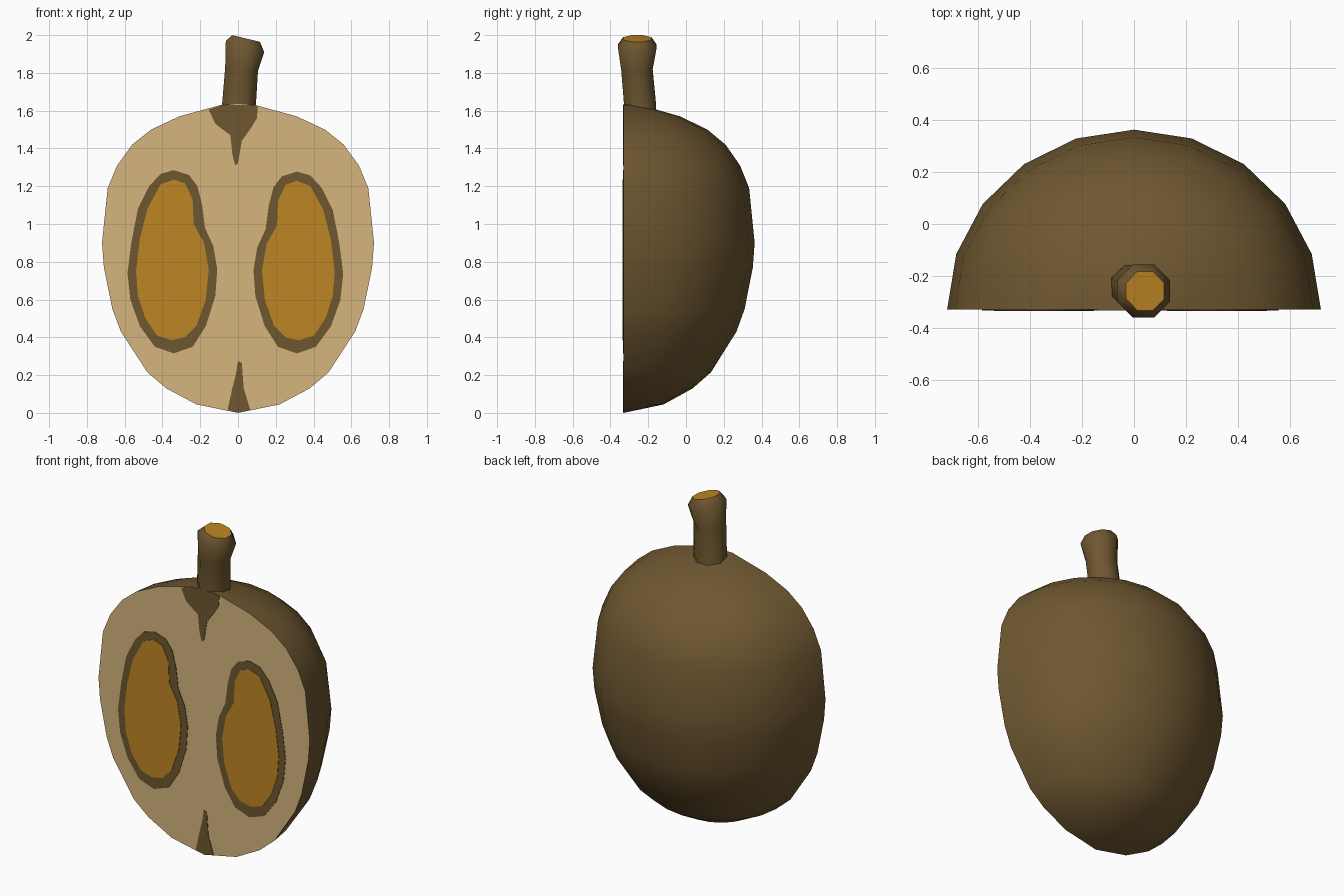
import bpy, bmesh, math

if "Cube" in bpy.data.objects:
    bpy.data.objects.remove(bpy.data.objects["Cube"])

CUT_Y = -0.33


def material(name, rgb):
    m = bpy.data.materials.new(name)
    m.diffuse_color = (*rgb, 1)
    m.use_nodes = True
    m.node_tree.nodes["Principled BSDF"].inputs["Base Color"].default_value = m.diffuse_color
    return m


brown = material("husk brown", (0.156, 0.095, 0.030))
tan = material("flesh tan", (0.66, 0.46, 0.20))
amber = material("seed amber", (0.515, 0.238, 0.018))


def finish(name, bm, mats, smooth=None):
    bmesh.ops.recalc_face_normals(bm, faces=bm.faces)
    me = bpy.data.meshes.new(name)
    bm.to_mesh(me)
    bm.free()
    ob = bpy.data.objects.new(name, me)
    bpy.context.collection.objects.link(ob)
    for m in mats:
        me.materials.append(m)
    if smooth:
        bpy.ops.object.select_all(action='DESELECT')
        ob.select_set(True)
        bpy.context.view_layer.objects.active = ob
        bpy.ops.object.shade_smooth_by_angle(angle=math.radians(smooth))
    return ob


# Halved fruit: half revolve of the outline, closed by the flat cut face
outline = [(0.22, 0.045), (0.38, 0.13), (0.48, 0.215), (0.62, 0.43), (0.665, 0.55),
           (0.71, 0.77), (0.72, 0.90), (0.69, 1.19), (0.64, 1.31), (0.56, 1.42),
           (0.46, 1.50), (0.31, 1.57), (0.09, 1.63)]
STEPS = 10
bm = bmesh.new()
rings = []
for r, z in outline:
    ring = []
    for i in range(STEPS + 1):
        a = math.pi * i / STEPS
        ring.append(bm.verts.new((r * math.cos(a), CUT_Y + 0.963 * r * math.sin(a), z)))
    rings.append(ring)
bottom = bm.verts.new((0, CUT_Y, 0))
top = bm.verts.new((0, CUT_Y, 1.635))
for i in range(STEPS):
    bm.faces.new((bottom, rings[0][i + 1], rings[0][i]))
    bm.faces.new((top, rings[-1][i], rings[-1][i + 1]))
    for a, b in zip(rings, rings[1:]):
        bm.faces.new((a[i], a[i + 1], b[i + 1], b[i]))
cap = bm.faces.new([bottom] + [r[0] for r in rings] + [top] + [r[-1] for r in reversed(rings)])
cap.material_index = 1
finish("fruit_half", bm, [brown, tan], 45)

# Stem: tilted octagonal rings (centre x, centre y, z, x radius, y radius, slope)
stem = [(-0.002, -0.243, 1.56, 0.098, 0.092, 0.0),
        (0.005, -0.243, 1.63, 0.097, 0.092, 0.0),
        (0.019, -0.260, 1.82, 0.094, 0.090, -0.10),
        (0.037, -0.258, 1.94, 0.110, 0.110, -0.29),
        (0.043, -0.258, 1.982, 0.079, 0.081, -0.24)]
bm = bmesh.new()
prev = None
for cx, cy, z, rx, ry, slope in stem:
    ring = []
    for i in range(8):
        a = math.radians(22.5 + 45 * i)
        dx = rx * math.cos(a)
        ring.append(bm.verts.new((cx + dx, cy + ry * math.sin(a), z + slope * dx)))
    if prev:
        for i in range(8):
            j = (i + 1) % 8
            bm.faces.new((prev[i], prev[j], ring[j], ring[i]))
    else:
        bm.faces.new(ring)
    prev = ring
bm.faces.new(prev).material_index = 1
finish("stem", bm, [brown, amber], 50)


# Details on the cut face: very thin plates
def plate(name, pts, mat, lift):
    bm = bmesh.new()
    back = [bm.verts.new((x, CUT_Y, z)) for x, z in pts]
    front = [bm.verts.new((x, CUT_Y - lift, z)) for x, z in pts]
    n = len(pts)
    bm.faces.new(front)
    bm.faces.new(back)
    for i in range(n):
        j = (i + 1) % n
        bm.faces.new((back[i], back[j], front[j], front[i]))
    finish(name, bm, [mat])


shell = [(-0.34, 1.285), (-0.26, 1.26), (-0.215, 1.2), (-0.19, 1.1), (-0.175, 0.98),
         (-0.13, 0.88), (-0.11, 0.76), (-0.12, 0.62), (-0.17, 0.46), (-0.24, 0.35),
         (-0.34, 0.315), (-0.44, 0.35), (-0.52, 0.46), (-0.57, 0.6), (-0.585, 0.74),
         (-0.565, 0.9), (-0.53, 1.08), (-0.47, 1.2), (-0.41, 1.265)]
kernel = [(-0.34, 1.235), (-0.28, 1.215), (-0.24, 1.13), (-0.235, 1.0), (-0.18, 0.9),
          (-0.155, 0.76), (-0.17, 0.6), (-0.22, 0.46), (-0.28, 0.4), (-0.35, 0.385),
          (-0.43, 0.41), (-0.49, 0.5), (-0.53, 0.62), (-0.54, 0.75), (-0.52, 0.92),
          (-0.48, 1.08), (-0.41, 1.21)]


def mirrored(pts):
    return [(-x - 0.028, z - 0.008 * (z - 0.3)) for x, z in pts]


for side, change in (("left", list), ("right", mirrored)):
    plate(side + "_seed_shell", change(shell), brown, 0.003)
    plate(side + "_seed_kernel", change(kernel), amber, 0.006)

plate("top_core", [(-0.155, 1.605), (-0.12, 1.53), (-0.08, 1.50), (-0.04, 1.47),
                   (-0.03, 1.37), (-0.015, 1.31), (0.0, 1.32), (0.02, 1.44),
                   (0.07, 1.51), (0.10, 1.56), (0.105, 1.622), (0.085, 1.63),
                   (-0.085, 1.63)], brown, 0.003)
plate("bottom_core", [(-0.055, 0.015), (-0.03, 0.13), (-0.012, 0.2), (0.0, 0.275),
                      (0.02, 0.265), (0.03, 0.13), (0.065, 0.016), (0.0, 0.002)],
      brown, 0.003)
